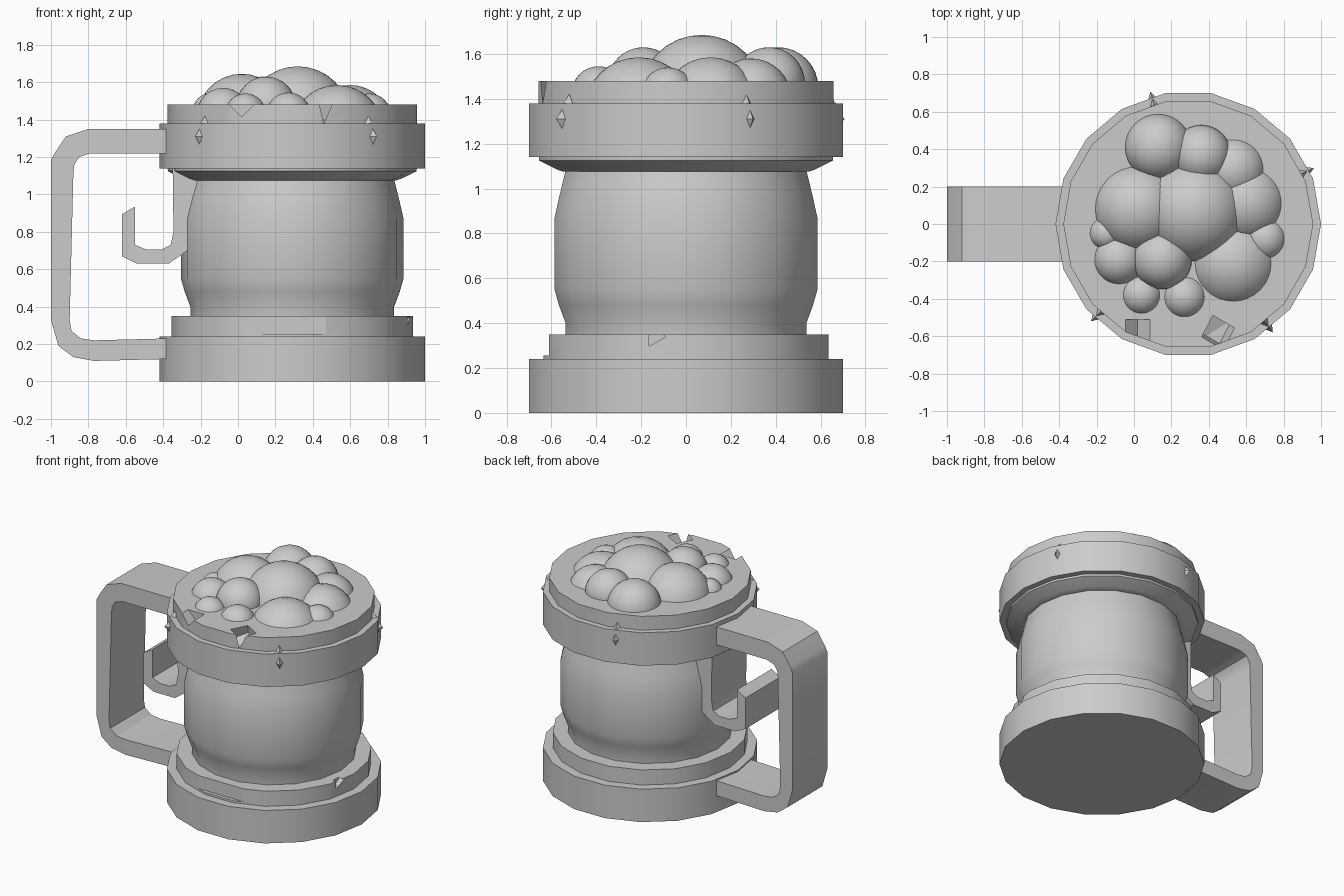
import bpy, math
from mathutils import Vector

if "Cube" in bpy.data.objects:
    bpy.data.objects.remove(bpy.data.objects["Cube"])

CX, SIDES = 0.29, 18          # tankard axis and facet count

grey = bpy.data.materials.new("plain grey")
grey.use_nodes = True
grey.diffuse_color = (0.6, 0.6, 0.6, 1)
grey.node_tree.nodes["Principled BSDF"].inputs["Base Color"].default_value = (0.6, 0.6, 0.6, 1)


def finish(ob, name, angle=30):
    ob.name = name
    ob.data.materials.clear()
    ob.data.materials.append(grey)
    bpy.ops.object.select_all(action='DESELECT')
    ob.select_set(True)
    bpy.context.view_layer.objects.active = ob
    bpy.ops.object.shade_smooth_by_angle(angle=math.radians(angle))
    return ob


def make_mesh(name, verts, faces, angle=30):
    me = bpy.data.meshes.new(name)
    me.from_pydata(verts, [], faces)
    me.update()
    ob = bpy.data.objects.new(name, me)
    bpy.context.collection.objects.link(ob)
    return finish(ob, name, angle)


def lathe(name, profile, angle=30):
    """Closed solid of revolution from (radius, z) points, bottom to top."""
    n = SIDES
    verts = [(CX + r * math.cos(math.tau * i / n), r * math.sin(math.tau * i / n), z)
             for r, z in profile for i in range(n)]
    faces = [(k * n + i, k * n + (i + 1) % n, (k + 1) * n + (i + 1) % n, (k + 1) * n + i)
             for k in range(len(profile) - 1) for i in range(n)]
    faces.append(tuple(reversed(range(n))))
    faces.append(tuple((len(profile) - 1) * n + i for i in range(n)))
    return make_mesh(name, verts, faces, angle)


def strap(name, outer, inner, half=0.2):
    """Flat band between two (x, z) edge lines, extruded along y."""
    n = len(outer)
    verts = [(x, y, z) for y in (-half, half) for line in (outer, inner) for x, z in line]
    faces = []
    for i in range(n - 1):
        a, b, c, d = i, i + 1, n + i + 1, n + i
        e, f, g, h = (2 * n + v for v in (a, b, c, d))
        faces += [(a, b, c, d), (h, g, f, e), (a, e, f, b), (d, c, g, h)]
    m, k = n - 1, 2 * n
    faces += [(0, n, k + n, k), (m, k + m, k + n + m, n + m)]
    ob = make_mesh(name, verts, faces)
    bpy.ops.object.mode_set(mode='EDIT')
    bpy.ops.mesh.select_all(action='SELECT')
    bpy.ops.mesh.normals_make_consistent(inside=False)
    bpy.ops.object.mode_set(mode='OBJECT')
    return ob


def cut(target, loc, radius, depth, rot, sides=4):
    """Chip a small prism out of a ring."""
    bpy.ops.mesh.primitive_cylinder_add(vertices=sides, radius=radius, depth=depth,
                                        location=loc, rotation=rot)
    cutter = bpy.context.object
    mod = target.modifiers.new("chip", 'BOOLEAN')
    mod.object, mod.solver = cutter, 'EXACT'
    bpy.ops.object.select_all(action='DESELECT')
    target.select_set(True)
    bpy.context.view_layer.objects.active = target
    bpy.ops.object.modifier_apply(modifier=mod.name)
    bpy.data.objects.remove(cutter)


# Base and its stepped ring
lathe("base_band", [(0.71, 0), (0.71, 0.24)])
ring = lathe("base_ring", [(0.645, 0.2), (0.645, 0.35)])

# Barrel-shaped body
lathe("body", [(0.545, 0.3), (0.545, 0.4), (0.575, 0.48), (0.595, 0.55),
               (0.595, 0.87), (0.57, 0.98), (0.54, 1.1)], 40)

# Flared neck, thick collar and rim
lathe("neck_flare", [(0.555, 1.075), (0.585, 1.085), (0.665, 1.125), (0.67, 1.2)])
lathe("collar", [(0.71, 1.14), (0.71, 1.38)])
rim = lathe("rim", [(0.668, 1.3), (0.668, 1.48)])

# Chips in the rim and base ring
tip = math.radians(90)
cut(rim, (0.02, -0.61, 1.50), 0.085, 0.2, (tip, 0, 0))
cut(rim, (0.45, -0.58, 1.48), 0.09, 0.2, (0.35, 0.1, 0.3))
cut(ring, (0.93, -0.14, 0.34), 0.05, 0.1, (0, tip, 0), 3)
cut(ring, (CX, -1.61, 0.755), math.sqrt(2), 1.0, (0, 0, math.pi / 4))

# Main handle
strap("handle",
      [(-0.38, 1.35), (-0.80, 1.35), (-0.92, 1.31), (-0.98, 1.22), (-1.0, 1.18),
       (-1.0, 0.33), (-0.96, 0.19), (-0.88, 0.13), (-0.77, 0.11), (-0.38, 0.12)],
      [(-0.38, 1.22), (-0.79, 1.22), (-0.85, 1.20), (-0.875, 1.16), (-0.88, 1.12),
       (-0.90, 0.33), (-0.89, 0.27), (-0.84, 0.23), (-0.77, 0.22), (-0.38, 0.23)])

# Curled thumb hook hugging the body
strap("handle_curl",
      [(-0.35, 1.2), (-0.345, 0.8), (-0.36, 0.73), (-0.41, 0.705),
       (-0.49, 0.705), (-0.55, 0.73), (-0.55, 0.935)],
      [(-0.2, 1.2), (-0.2, 0.8), (-0.27, 0.7), (-0.37, 0.63),
       (-0.54, 0.63), (-0.62, 0.67), (-0.62, 0.895)])

# Foam bubbles: x, y, radius, top height
bubbles = [
    (0.32, 0.07, 0.28, 1.685), (0.02, 0.08, 0.24, 1.645), (0.53, -0.21, 0.25, 1.585),
    (0.13, 0.41, 0.18, 1.63), (0.36, 0.37, 0.16, 1.63), (0.53, 0.29, 0.18, 1.58),
    (0.60, 0.11, 0.22, 1.585), (0.70, -0.08, 0.12, 1.54), (-0.08, -0.19, 0.14, 1.57),
    (0.15, -0.19, 0.16, 1.63), (0.04, -0.38, 0.11, 1.54), (0.27, -0.39, 0.12, 1.545),
    (-0.15, -0.05, 0.09, 1.54),
]
for i, (x, y, r, top) in enumerate(bubbles):
    bpy.ops.mesh.primitive_uv_sphere_add(segments=32, ring_count=16, radius=r,
                                         location=(x, y, top - r))
    finish(bpy.context.object, f"foam_bubble_{i + 1}", 60)

# Diamond studs around the collar, with a smaller tip above each
for i, deg in enumerate((24, 106, 225, 308)):
    a = math.radians(deg)
    out, side = Vector((math.cos(a), math.sin(a), 0)), Vector((-math.sin(a), math.cos(a), 0))
    for label, dist, z, w, h, d in (("stud", 0.69, 1.31, 0.027, 0.055, 0.045),
                                    ("stud_tip", 0.66, 1.375, 0.025, 0.045, 0.04)):
        c = Vector((CX, 0, z)) + out * dist
        up = Vector((0, 0, h))
        pts = [c + side * w, c + up, c - side * w, c - up, c + out * d, c - out * d]
        tris = [t for k in range(4) for t in ((k, (k + 1) % 4, 4), ((k + 1) % 4, k, 5))]
        make_mesh(f"{label}_{i + 1}", pts, tris, 10)
